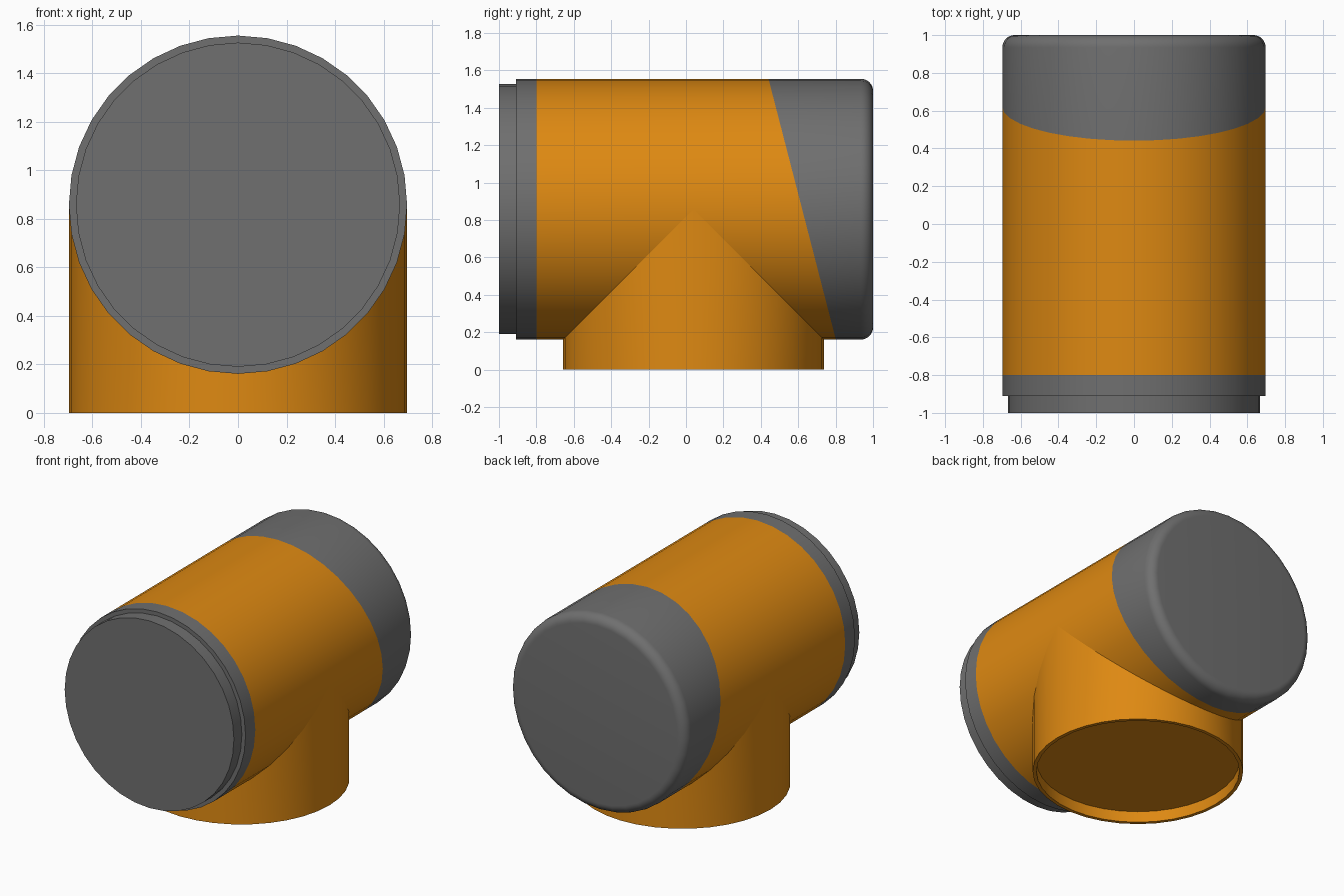
import bpy, bmesh, math

if "Cube" in bpy.data.objects:
    bpy.data.objects.remove(bpy.data.objects["Cube"])

R, AXIS_Z, SEG = 0.697, 0.858, 36
BRANCH_Y = 0.04


def material(name, color):
    m = bpy.data.materials.new(name)
    m.diffuse_color = (*color, 1)
    m.use_nodes = True
    m.node_tree.nodes["Principled BSDF"].inputs["Base Color"].default_value = m.diffuse_color
    return m


orange = material("orange", (0.73, 0.25, 0.006))
grey = material("dark grey", (0.16, 0.16, 0.16))


def angles():
    return [2 * math.pi * i / SEG for i in range(SEG)]


def main_ring(y, r=R, slope=0.0):
    """Ring around the horizontal axis; slope tilts the cut along y."""
    return [(r * math.sin(a), y + slope * r * math.cos(a),
             AXIS_Z + r * math.cos(a)) for a in angles()]


def branch_ring(z, r=R):
    return [(r * math.sin(a), BRANCH_Y + r * math.cos(a), z) for a in angles()]


def loft(name, rings, mat, cap_start=False, cap_end=False):
    bm = bmesh.new()
    vs = [[bm.verts.new(p) for p in ring] for ring in rings]
    for p, q in zip(vs, vs[1:]):
        for i in range(SEG):
            j = (i + 1) % SEG
            bm.faces.new((p[i], p[j], q[j], q[i]))
    if cap_start:
        bm.faces.new(vs[0][::-1])
    if cap_end:
        bm.faces.new(vs[-1])
    me = bpy.data.meshes.new(name)
    bm.to_mesh(me)
    bm.free()
    me.materials.append(mat)
    ob = bpy.data.objects.new(name, me)
    bpy.context.collection.objects.link(ob)
    bpy.ops.object.select_all(action='DESELECT')
    ob.select_set(True)
    bpy.context.view_layer.objects.active = ob
    bpy.ops.object.shade_smooth_by_angle(angle=math.radians(30))
    return ob


# Slanted colour break between the body and the rear cap
CUT_Y, CUT_SLOPE = 0.621, -0.36 / (2 * R)
cut = main_ring(CUT_Y, R, CUT_SLOPE)

# Main horizontal pipe
loft("main_pipe", [main_ring(-0.80), cut], orange)

# Stepped front collar with flat end
loft("front_collar", [main_ring(-1.0, 0.668), main_ring(-0.91, 0.668),
                      main_ring(-0.91), main_ring(-0.80)], grey, cap_start=True)

# Rear cap with rounded rim
F = 0.065
fillet = [main_ring(1 - F + F * math.sin(t), R - F + F * math.cos(t))
          for t in (math.pi / 2 * k / 8 for k in range(9))]
loft("rear_cap", [cut] + fillet, grey, cap_end=True)

# Downward branch, mitred to the main pipe, with a recessed underside
mitre = [(R * math.sin(a), BRANCH_Y + R * math.cos(a),
          AXIS_Z - R * abs(math.cos(a))) for a in angles()]
loft("branch_pipe", [mitre, branch_ring(0), branch_ring(0, 0.672),
                     branch_ring(0.08, 0.672)], orange, cap_end=True)
